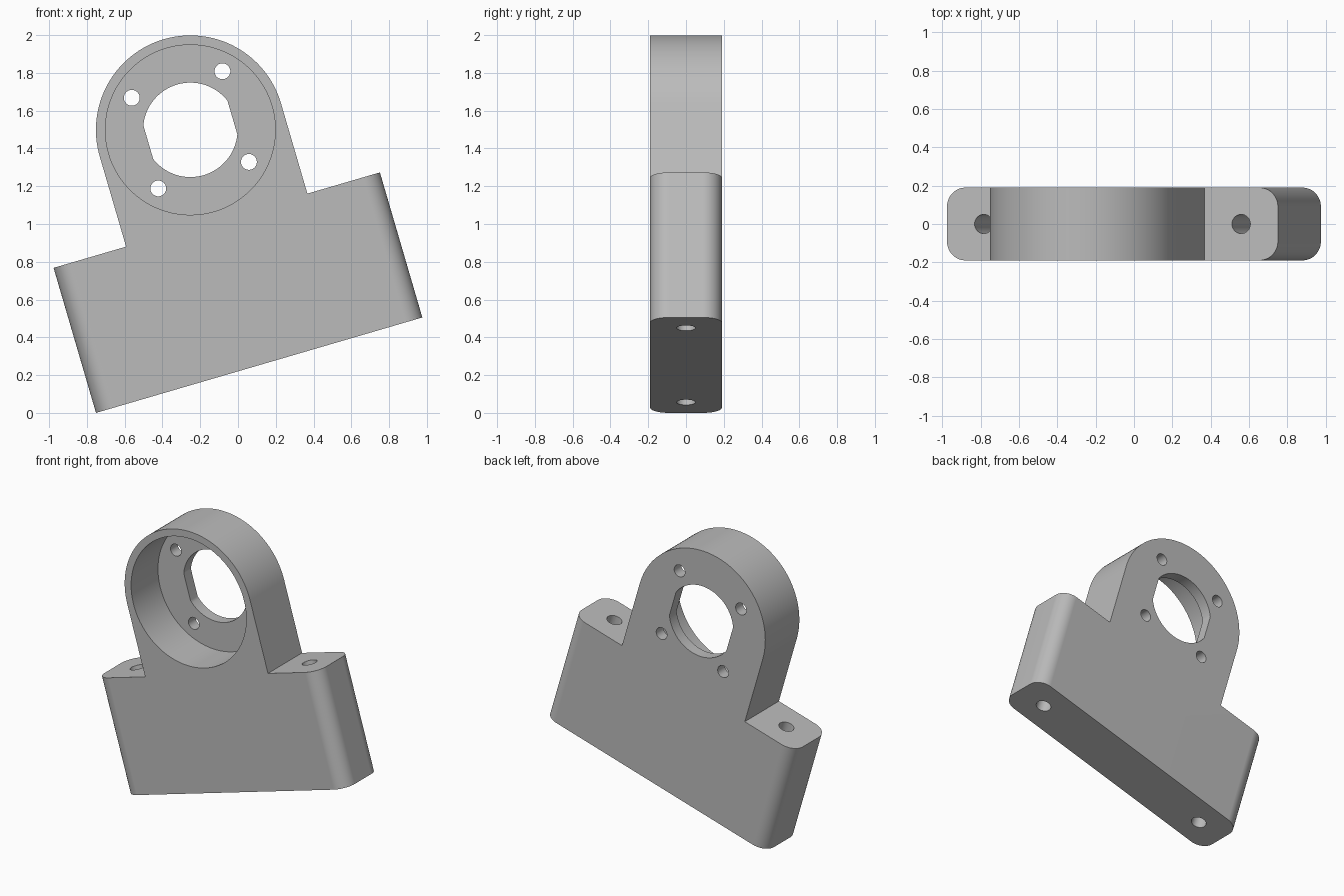
import bpy
import bmesh
from math import acos, cos, sin, pi, radians
from mathutils import Matrix, Vector

cube = bpy.data.objects.get("Cube")
if cube:
    bpy.data.objects.remove(cube, do_unlink=True)

grey = bpy.data.materials.new("grey")
grey.use_nodes = True
grey.diffuse_color = (0.5, 0.5, 0.5, 1)
grey.node_tree.nodes["Principled BSDF"].inputs["Base Color"].default_value = (0.5, 0.5, 0.5, 1)

# Main sizes, in the bracket's own upright frame
HALF_W, BASE_H, HALF_T = 0.9, 0.8, 0.19
RING_Z, RING_R = 1.298, 0.5
FILLET = 0.1
TILT = radians(16.3)
PLACE = Matrix.Translation((0.112, 0, HALF_W * sin(TILT))) @ Matrix.Rotation(-TILT, 4, "Y")


def arc(cx, cz, r, start, end, steps):
    return [(cx + r * cos(start + (end - start) * i / steps),
             cz + r * sin(start + (end - start) * i / steps)) for i in range(steps + 1)]


def circle(cx, cz, r, steps):
    return arc(cx, cz, r, 0, 2 * pi, steps)[:-1]


def prism(name, outline, y0, y1, bevel_corners=False):
    """Extrude an x-z outline from y0 to y1."""
    bm = bmesh.new()
    face = bm.faces.new([bm.verts.new((x, y0, z)) for x, z in outline])
    new = bmesh.ops.extrude_face_region(bm, geom=[face])["geom"]
    bmesh.ops.translate(bm, vec=(0, y1 - y0, 0),
                        verts=[v for v in new if isinstance(v, bmesh.types.BMVert)])
    if bevel_corners:
        ends = [e for e in bm.edges
                if all(abs(abs(v.co.x) - HALF_W) < 1e-4 for v in e.verts)
                and abs(e.verts[0].co.z - e.verts[1].co.z) > 0.1]
        bmesh.ops.bevel(bm, geom=ends, offset=FILLET, segments=12, profile=0.5,
                        affect="EDGES")
    bmesh.ops.recalc_face_normals(bm, faces=bm.faces[:])
    return finish(name, bm)


def upright_pin(name, x, r, z0, z1):
    bm = bmesh.new()
    spot = Matrix.Translation(Vector((x, 0, (z0 + z1) / 2)))
    bmesh.ops.create_cone(bm, cap_ends=True, segments=32, radius1=r, radius2=r,
                          depth=z1 - z0, matrix=spot)
    return finish(name, bm)


def finish(name, bm):
    mesh = bpy.data.meshes.new(name)
    bm.to_mesh(mesh)
    bm.free()
    mesh.materials.append(grey)
    obj = bpy.data.objects.new(name, mesh)
    bpy.context.collection.objects.link(obj)
    obj.matrix_world = PLACE
    return obj


# Bracket body: wide base block rising into a round-topped housing
outline = [(-HALF_W, 0), (HALF_W, 0), (HALF_W, BASE_H), (RING_R, BASE_H)]
outline += arc(0, RING_Z, RING_R, 0, pi, 64)
outline += [(-RING_R, BASE_H), (-HALF_W, BASE_H)]
body = prism("bracket_body", outline, -HALF_T, HALF_T, bevel_corners=True)

# Round recess open at the front, leaving a thin back wall
cutters = [prism("recess_cutter", circle(0, RING_Z, 0.45, 96), -0.3, 0.11)]

# Shaft opening with two flat sides
a = acos(0.232 / 0.25)
opening = arc(0, RING_Z, 0.25, a, pi - a, 32) + arc(0, RING_Z, 0.25, pi + a, 2 * pi - a, 32)
cutters.append(prism("opening_cutter", opening, 0.0, 0.3))

# Four screw holes through the back wall, two bolt holes through the base
for sx in (-1, 1):
    for sz in (-1, 1):
        cutters.append(prism("screw_hole_cutter",
                             circle(0.25 * sx, RING_Z + 0.25 * sz, 0.042, 32), 0.0, 0.3))
    cutters.append(upright_pin("bolt_hole_cutter", 0.7 * sx, 0.05, -0.1, BASE_H + 0.1))

bpy.ops.object.select_all(action="DESELECT")
bpy.context.view_layer.objects.active = body
body.select_set(True)
for cutter in cutters:
    cutter.hide_render = True
    mod = body.modifiers.new("cut", "BOOLEAN")
    mod.operation = "DIFFERENCE"
    mod.solver = "EXACT"
    mod.object = cutter
    bpy.ops.object.modifier_apply(modifier=mod.name)
    bpy.data.objects.remove(cutter, do_unlink=True)

# Smooth curved walls, keep flat faces flat
bpy.ops.object.shade_smooth_by_angle(angle=radians(30))
normals = body.modifiers.new("flat_faces", "WEIGHTED_NORMAL")
normals.keep_sharp = True
